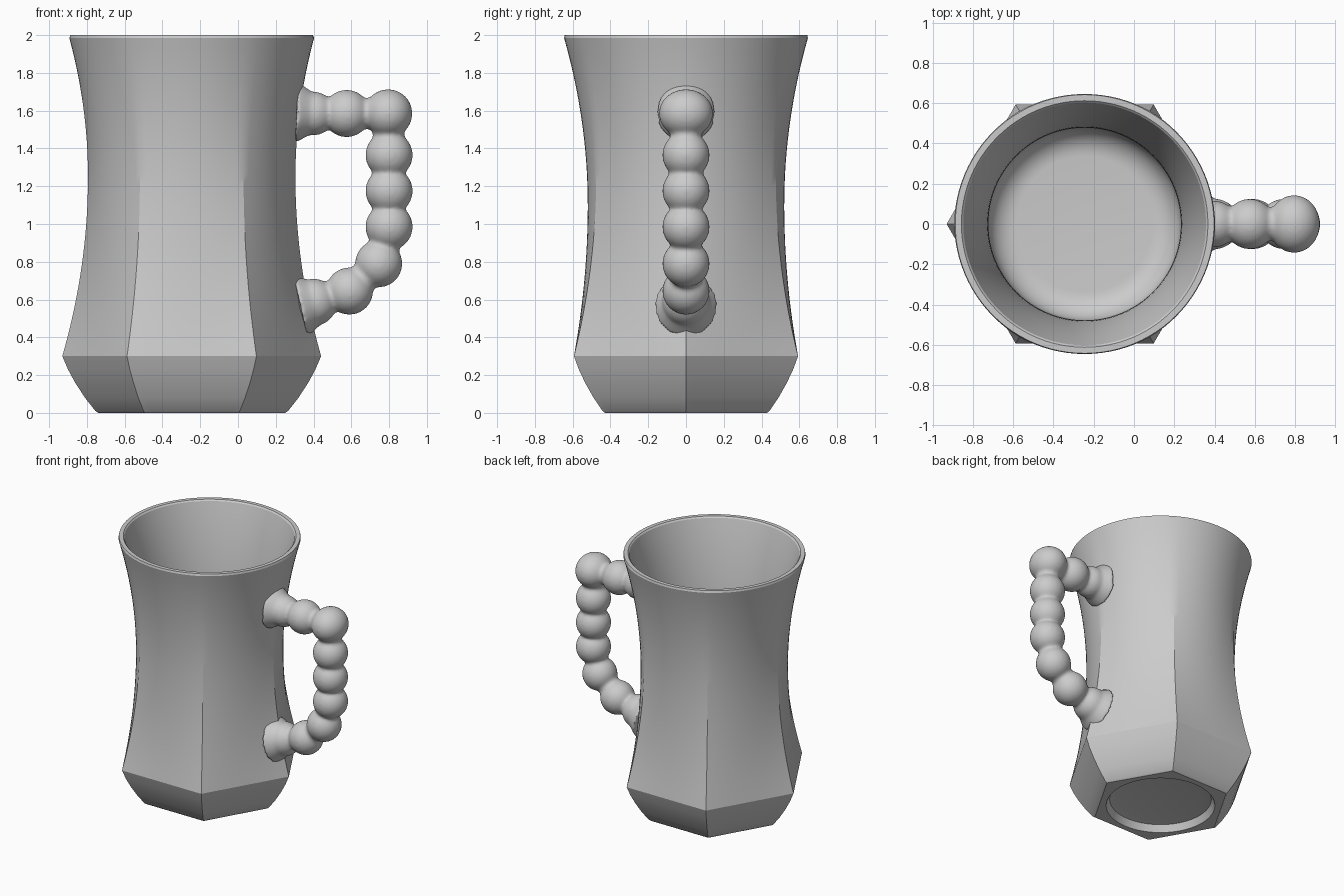
import bpy, bmesh, math
from mathutils import Vector

if "Cube" in bpy.data.objects:
    bpy.data.objects.remove(bpy.data.objects["Cube"])

CENTRE_X = -0.245
SIDES, PER_SIDE = 6, 16
FLAT = math.cos(math.pi / SIDES)          # apothem / corner radius

clay = bpy.data.materials.new("grey clay")
clay.use_nodes = True
COLOUR = (0.6, 0.6, 0.6, 1)
clay.diffuse_color = COLOUR
clay.node_tree.nodes["Principled BSDF"].inputs["Base Color"].default_value = COLOUR


def finish(bm, name):
    bmesh.ops.recalc_face_normals(bm, faces=bm.faces)
    mesh = bpy.data.meshes.new(name)
    bm.to_mesh(mesh)
    bm.free()
    mesh.materials.append(clay)
    obj = bpy.data.objects.new(name, mesh)
    bpy.context.collection.objects.link(obj)
    return obj


def smooth(obj, degrees):
    bpy.ops.object.select_all(action='DESELECT')
    bpy.context.view_layer.objects.active = obj
    obj.select_set(True)
    bpy.ops.object.shade_smooth_by_angle(angle=math.radians(degrees))


def ring(bm, z, corner, flat):
    """Ring between a hexagon (flat = corner * FLAT) and a circle (flat = corner)."""
    verts = []
    for i in range(SIDES * PER_SIDE):
        off = math.pi / SIDES * (2 * (i % PER_SIDE) / PER_SIDE - 1)
        h = (1 / math.cos(off) - 1) / (1 / FLAT - 1)
        r = flat + (corner - flat) * h
        a = math.tau * i / (SIDES * PER_SIDE)
        verts.append(bm.verts.new((CENTRE_X + r * math.cos(a), r * math.sin(a), z)))
    return verts


# Mug section, from the recess below, up the outside, over the rim, to the inner floor
section = [(0.06, 0.30, 0.30), (0.05, 0.36, 0.36), (0.0, 0.385, 0.385)]
for z, r in [(0, 0.495), (0.01, 0.51), (0.08, 0.565), (0.16, 0.617), (0.23, 0.655), (0.3, 0.685)]:
    section.append((z, r, r * FLAT))
STEPS = 28
for i in range(1, STEPS + 1):
    z = 0.3 + 1.685 * i / STEPS
    corner = 0.549 + (0.183 if z > 1.25 else 0.151) * (z - 1.25) ** 2
    flat = 0.52 + (0.16 if z > 1.1 else 0.115) * (z - 1.1) ** 2
    section.append((z, corner, min(flat, corner)))
section += [(2.0, 0.642, 0.642), (2.0, 0.612, 0.612)]
for i in range(STEPS):
    z = 1.99 - 1.5 * i / STEPS
    r = 0.478 + 0.157 * max(z - 1.1, 0) ** 2
    section.append((z, r, r))
for i in range(9):                         # rounded inner floor edge
    a = math.pi / 2 * i / 8
    r = 0.338 + 0.14 * math.cos(a)
    section.append((0.30 - 0.14 * math.sin(a), r, r))

bm = bmesh.new()
rings = [ring(bm, *s) for s in section]
n = SIDES * PER_SIDE
for low, high in zip(rings, rings[1:]):
    for i in range(n):
        bm.faces.new((low[i], low[(i + 1) % n], high[(i + 1) % n], high[i]))
bm.faces.new(rings[0])
bm.faces.new(rings[-1])
smooth(finish(bm, "mug_body"), 25)

# Beaded handle: x, z, radius of each bead
beads = [(0.40, 1.585, 0.115), (0.575, 1.585, 0.125), (0.795, 1.585, 0.128),
         (0.80, 1.365, 0.125), (0.80, 1.175, 0.125), (0.80, 0.985, 0.125),
         (0.745, 0.79, 0.125), (0.59, 0.645, 0.125), (0.40, 0.585, 0.125)]


def link(bm, start, end, r1, r2):
    axis = end - start
    mat = axis.to_track_quat('Z', 'Y').to_matrix().to_4x4()
    mat.translation = (start + end) / 2
    bmesh.ops.create_cone(bm, cap_ends=True, segments=40, radius1=r1, radius2=r2,
                          depth=axis.length, matrix=mat)


bm = bmesh.new()
spots = [Vector((x, 0, z)) for x, z, r in beads]
for i, (spot, bead) in enumerate(zip(spots, beads)):
    made = bmesh.ops.create_uvsphere(bm, u_segments=40, v_segments=24, radius=bead[2])
    stretch = 1.12 if i == 2 else 1
    for v in made["verts"]:
        v.co.y *= stretch
        v.co += spot
for a, b in zip(spots, spots[1:]):         # necks between beads
    link(bm, a, b, 0.083, 0.083)
# Flared feet on the wall
link(bm, Vector((0.31, 0, 1.59)), Vector((0.41, 0, 1.585)), 0.16, 0.10)
link(bm, Vector((0.33, 0, 0.565)), Vector((0.44, 0, 0.59)), 0.17, 0.10)
handle = finish(bm, "beaded_handle")
fuse = handle.modifiers.new("fuse", 'REMESH')
fuse.mode = 'VOXEL'
fuse.voxel_size = 0.011
fuse.use_smooth_shade = True
soften = handle.modifiers.new("soften", 'SMOOTH')
soften.factor = 0.5
soften.iterations = 8
